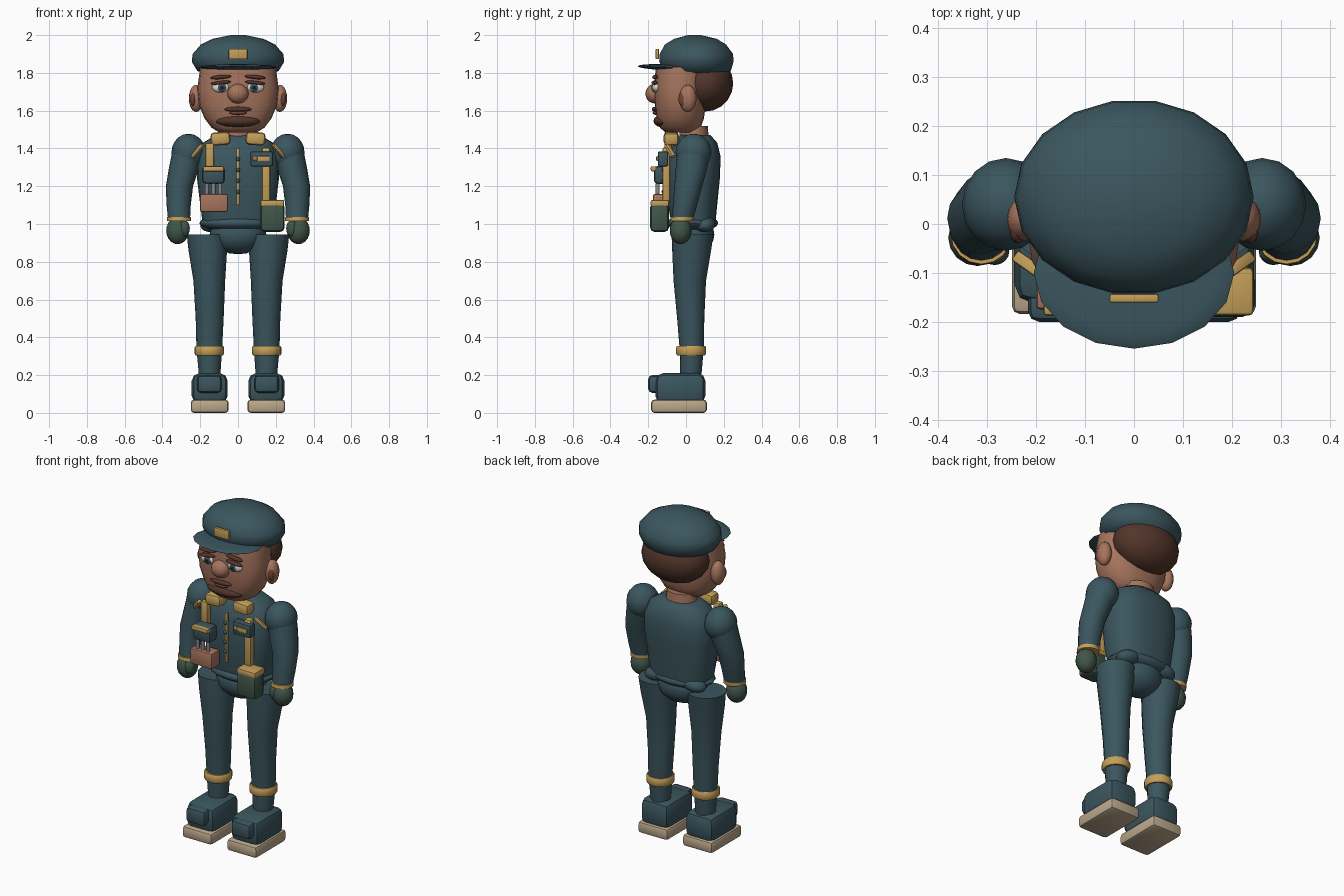
import bpy, bmesh, math
from mathutils import Matrix, Euler

if "Cube" in bpy.data.objects:
    bpy.data.objects.remove(bpy.data.objects["Cube"])


def material(name, r, g, b):
    m = bpy.data.materials.new(name)
    m.use_nodes = True
    m.diffuse_color = (r, g, b, 1)
    m.node_tree.nodes["Principled BSDF"].inputs["Base Color"].default_value = (r, g, b, 1)
    return m


TEAL = material("teal cloth", .043, .092, .112)
SKIN = material("skin", .38, .175, .11)
HAIR = material("brown hair", .085, .036, .023)
GOLD = material("gold trim", .56, .35, .1)
GREEN = material("green canvas", .052, .092, .068)
CREAM = material("cream sole", .5, .39, .26)
WHITE = material("eye white", .7, .68, .62)
BLACK = material("near black", .012, .014, .016)
GREY = material("grey metal", .25, .25, .25)
LIP = material("dark lip", .16, .055, .035)


def finish(name, bm, mat, angle=40):
    bmesh.ops.recalc_face_normals(bm, faces=bm.faces)
    mesh = bpy.data.meshes.new(name)
    bm.to_mesh(mesh)
    bm.free()
    mesh.materials.append(mat)
    obj = bpy.data.objects.new(name, mesh)
    bpy.context.collection.objects.link(obj)
    bpy.ops.object.select_all(action='DESELECT')
    obj.select_set(True)
    bpy.context.view_layer.objects.active = obj
    bpy.ops.object.shade_smooth_by_angle(angle=math.radians(angle))
    return obj


def place(loc, size, rot):
    return Matrix.LocRotScale(loc, Euler([math.radians(a) for a in rot]), size)


def ball(name, loc, radii, mat, rot=(0, 0, 0), seg=16, rings=10):
    bm = bmesh.new()
    bmesh.ops.create_uvsphere(bm, u_segments=seg, v_segments=rings, radius=1,
                              matrix=place(loc, radii, rot))
    return finish(name, bm, mat, 60)


def box(name, loc, size, mat, rot=(0, 0, 0), bevel=.25):
    bm = bmesh.new()
    bmesh.ops.create_cube(bm, size=1, matrix=place(loc, size, rot))
    bmesh.ops.bevel(bm, geom=bm.edges[:], offset=min(size) * bevel, segments=2,
                    profile=.5, affect='EDGES')
    return finish(name, bm, mat)


def loft(name, rings, mat, power=2, n=16, side=1):
    """Stack of superellipse rings, each (z, x, y, half width, half depth)."""
    bm = bmesh.new()
    loops = []
    for z, x, y, rx, ry in rings:
        loop = []
        for i in range(n):
            c, s = (f(math.tau * i / n) for f in (math.cos, math.sin))
            px = math.copysign(abs(c) ** (2 / power), c) * rx
            py = math.copysign(abs(s) ** (2 / power), s) * ry
            loop.append(bm.verts.new((side * (x + px), y + py, z)))
        loops.append(loop)
    for a, b in zip(loops, loops[1:]):
        for i in range(n):
            j = (i + 1) % n
            bm.faces.new((a[i], a[j], b[j], b[i]))
    bm.faces.new(loops[0])
    bm.faces.new(loops[-1])
    return finish(name, bm, mat, 50)


# Cap
loft("cap_crown", [(1.79, 0, .07, .16, .14), (1.81, 0, .06, .215, .18), (1.86, 0, .055, .245, .2),
                   (1.9, 0, .055, .24, .197), (1.95, 0, .05, .197, .165), (1.98, 0, .05, .135, .115),
                   (2, 0, .045, .04, .035)], TEAL, n=18)
ball("cap_visor", (0, -.1, 1.83), (.205, .155, .016), TEAL, (-2, 0, 0))
box("cap_badge", (0, -.152, 1.9), (.1, .018, .055), GOLD)

# Head
loft("head", [(1.485, 0, -.03, .1, .08), (1.51, 0, -.03, .14, .108), (1.56, 0, -.03, .178, .125),
              (1.63, 0, -.03, .206, .135), (1.72, 0, -.03, .215, .14), (1.83, 0, -.02, .2, .14)],
     SKIN, power=2.4, n=24)
ball("hair", (0, .1, 1.745), (.205, .15, .15), HAIR, seg=20)
loft("neck", [(1.4, 0, .045, .1, .08), (1.52, 0, .04, .085, .075)], SKIN)
ball("nose", (0, -.165, 1.69), (.056, .05, .052), SKIN)
ball("moustache", (0, -.163, 1.607), (.072, .018, .014), HAIR)
ball("lower_lip", (0, -.161, 1.588), (.045, .016, .01), LIP)
ball("chin_beard", (0, -.12, 1.545), (.118, .052, .034), HAIR)
for s, side in ((1, "left"), (-1, "right")):
    ball(side + "_ear", (s * .222, .01, 1.665), (.038, .046, .072), SKIN)
    ball(side + "_inner_ear", (s * .238, -.014, 1.66), (.016, .026, .038), LIP)
    ball(side + "_eye", (s * .09, -.156, 1.723), (.048, .022, .028), WHITE)
    ball(side + "_iris", (s * .086, -.171, 1.722), (.023, .011, .023), TEAL)
    ball(side + "_pupil", (s * .086, -.18, 1.722), (.011, .004, .011), BLACK)
    ball(side + "_eyelid", (s * .09, -.165, 1.748), (.054, .018, .01), HAIR, (0, s * 6, 0))
    ball(side + "_eyebrow", (s * .09, -.163, 1.778), (.056, .016, .011), HAIR, (0, s * 5, 0))

# Torso and hips
loft("jacket", [(.99, 0, .04, .185, .115), (1.1, 0, .035, .2, .13), (1.25, 0, .04, .218, .14),
                (1.36, 0, .045, .215, .138), (1.43, 0, .05, .185, .115), (1.47, 0, .05, .12, .08)],
     TEAL, power=2.5, n=24)
ball("waist", (0, .035, 1.005), (.205, .135, .048), TEAL)
ball("pelvis", (0, .035, .945), (.15, .115, .105), TEAL)

# Limbs
for s, side in ((1, "left"), (-1, "right")):
    ball(side + "_hip_pouch", (s * .125, .1, 1.0), (.075, .055, .042), TEAL, (0, s * 10, 0))
    loft(side + "_leg", [(.18, .15, .025, .055, .055), (.34, .152, .03, .068, .064),
                         (.5, .15, .025, .074, .072), (.7, .152, .02, .084, .086),
                         (.86, .16, .03, .102, .103), (.945, .163, .035, .108, .11)], TEAL, side=s)
    loft(side + "_ankle_band", [(.305, .152, .027, .073, .074), (.315, .152, .027, .078, .08),
                                (.345, .152, .027, .078, .08), (.355, .152, .027, .073, .074)],
         GOLD, side=s)
    box(side + "_sole", (s * .15, -.037, .035), (.2, .295, .07), CREAM)
    box(side + "_boot", (s * .15, -.03, .13), (.19, .265, .16), TEAL)
    box(side + "_toe_cap", (s * .152, -.155, .153), (.13, .09, .095), TEAL)
    ball(side + "_shoulder", (s * .262, .04, 1.38), (.09, .095, .098), TEAL)
    loft(side + "_arm", [(1.02, .312, -.02, .058, .056), (1.1, .314, -.005, .064, .064),
                         (1.2, .31, .012, .072, .074), (1.3, .285, .03, .08, .084),
                         (1.4, .265, .04, .08, .085)], TEAL, side=s)
    loft(side + "_cuff", [(1.015, .312, -.022, .063, .062), (1.037, .312, -.02, .063, .062)],
         GOLD, side=s)
    ball(side + "_glove", (s * .32, -.028, .965), (.06, .058, .072), GREEN)
    ball(side + "_thumb", (s * .285, -.056, .977), (.03, .028, .045), GREEN)
    # Collar pads and shoulder straps
    box(side + "_collar_pad", (s * .093, -.078, 1.452), (.105, .08, .07), GOLD, (0, s * 4, 0), .3)
    box(side + "_shoulder_strap", (s * .213, -.085, 1.388), (.09, .025, .02), GOLD, (0, s * 45, s * 35))

# Jacket front closure
box("zip_strip", (0, -.108, 1.25), (.016, .02, .3), GOLD)
for i in range(4):
    ball("button", (0, -.121, 1.17 + i * .058), (.012, .008, .012), TEAL, seg=10, rings=6)

# Right chest gear
box("right_chest_strap", (-.15, -.095, 1.36), (.046, .04, .14), GOLD)
box("radio_pouch", (-.13, -.13, 1.26), (.12, .08, .095), TEAL)
box("radio_pouch_trim", (-.13, -.172, 1.292), (.11, .03, .026), GOLD)
for x in (-.165, -.13, -.095):
    loft("tool_rod", [(1.13, x, -.15, .011, .011), (1.215, x, -.15, .011, .011)], GREY, n=10)
box("tool_holder", (-.127, -.135, 1.112), (.147, .08, .095), SKIN, bevel=.12)

# Left chest gear
box("left_chest_strap", (.149, -.105, 1.26), (.044, .04, .29), GOLD)
box("name_holder", (.125, -.122, 1.345), (.12, .055, .08), TEAL, bevel=.2)
box("name_plate", (.135, -.15, 1.346), (.065, .014, .026), GOLD)
ball("name_stud", (.09, -.151, 1.346), (.014, .008, .014), SKIN, seg=10, rings=6)
box("canteen_pouch", (.182, -.14, 1.035), (.13, .1, .155), GREEN)
box("canteen_lid", (.182, -.138, 1.11), (.125, .098, .036), GOLD)
